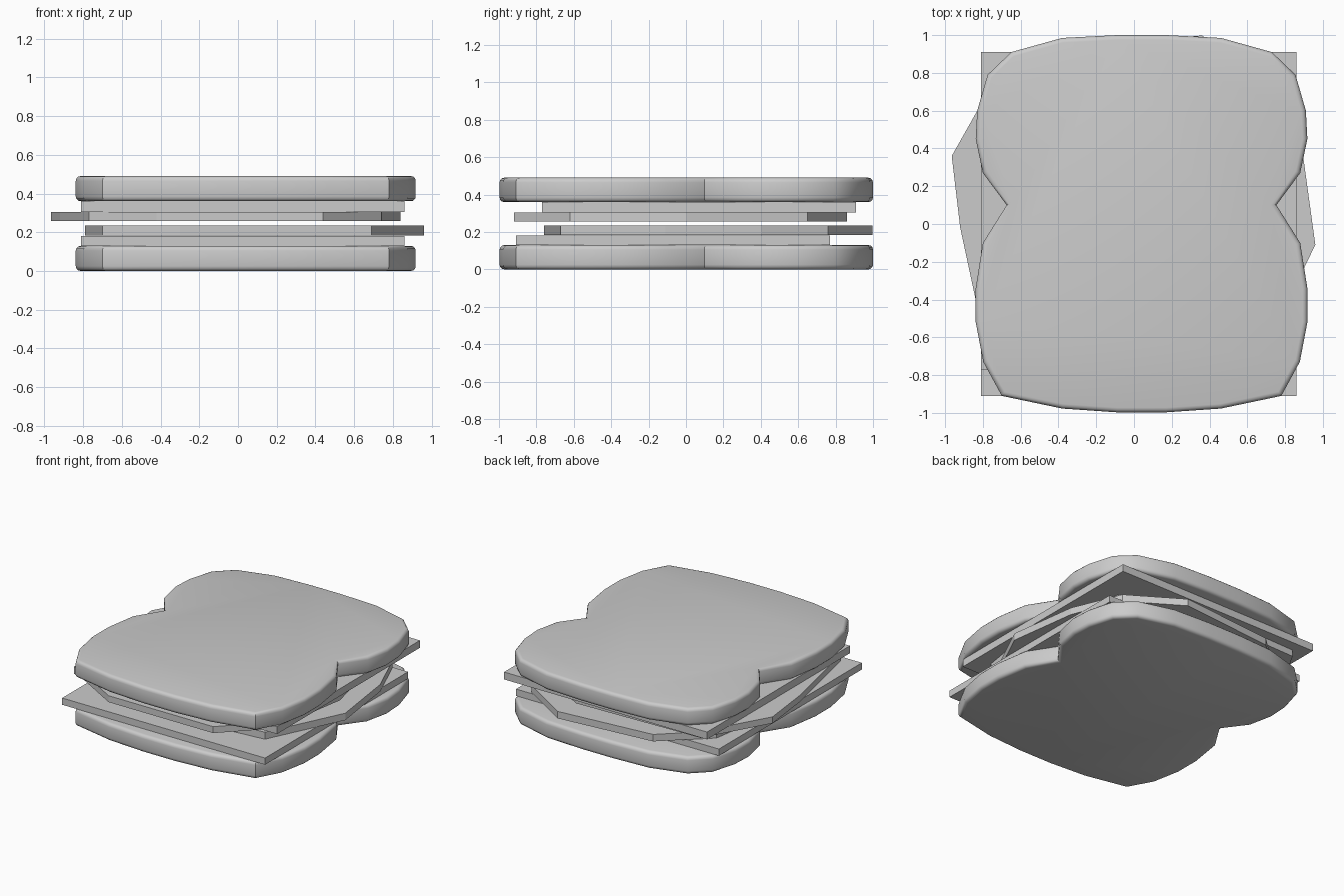
import bpy, bmesh

if "Cube" in bpy.data.objects:
    bpy.data.objects.remove(bpy.data.objects["Cube"])


def slab(name, outline, z0, z1, bevel=0.0):
    """Extrude a flat outline between two heights, optionally rounding the rims."""
    bm = bmesh.new()
    face = bm.faces.new([bm.verts.new((x, y, z0)) for x, y in outline])
    bm.normal_update()
    up = bmesh.ops.extrude_face_region(bm, geom=[face], use_keep_orig=True)
    top = [v for v in up["geom"] if isinstance(v, bmesh.types.BMVert)]
    bmesh.ops.translate(bm, verts=top, vec=(0, 0, z1 - z0))
    bmesh.ops.recalc_face_normals(bm, faces=bm.faces[:])
    if bevel:
        rims = [e for e in bm.edges
                if abs(e.verts[0].co.z - e.verts[1].co.z) < 1e-5]
        bmesh.ops.bevel(bm, geom=rims, offset=bevel, segments=3,
                        profile=0.5, affect='EDGES', clamp_overlap=True)
    mesh = bpy.data.meshes.new(name)
    bm.to_mesh(mesh)
    bm.free()
    obj = bpy.data.objects.new(name, mesh)
    bpy.context.collection.objects.link(obj)
    if bevel:
        bpy.ops.object.select_all(action='DESELECT')
        obj.select_set(True)
        bpy.context.view_layer.objects.active = obj
        bpy.ops.object.shade_smooth_by_angle(angle=0.6)
    return obj


# Bread: half outline, mirrored about the loaf centre line
CX = 0.04
half = [(0.13, 1.0), (0.42, 0.985), (0.69, 0.91), (0.815, 0.79), (0.87, 0.60),
        (0.878, 0.45), (0.84, 0.27), (0.714, 0.10), (0.84, -0.10),
        (0.878, -0.34), (0.878, -0.52), (0.838, -0.73), (0.74, -0.91),
        (0.42, -0.977), (0.13, -0.997)]
bread = [(CX + x, y) for x, y in half] + [(CX - x, y) for x, y in reversed(half)]
slab("bottom_bread", bread, 0.0, 0.13, 0.025)
slab("top_bread", bread, 0.36, 0.49, 0.025)


# Cheese squares, shifted in opposite directions
def square(y0, y1):
    return [(-0.81, y0), (0.86, y0), (0.86, y1), (-0.81, y1)]


slab("lower_cheese", square(-0.91, 0.77), 0.13, 0.18)
slab("upper_cheese", square(-0.77, 0.91), 0.305, 0.36)

# Irregular ham slices
lower_ham = [(0.96, -0.11), (0.89, 0.40), (0.74, 0.76), (0.36, 0.998),
             (-0.38, 0.93), (-0.70, 0.64), (-0.79, 0.05), (-0.70, -0.60),
             (-0.30, -0.76), (0.69, -0.67)]
upper_ham = [(-0.965, 0.36), (-0.70, 0.83), (0.30, 0.86), (0.68, 0.65),
             (0.84, 0.0), (0.74, -0.62), (0.44, -0.92), (-0.42, -0.92),
             (-0.77, -0.72), (-0.92, -0.02)]
slab("lower_ham", lower_ham, 0.183, 0.235)
slab("upper_ham", upper_ham, 0.257, 0.305)
